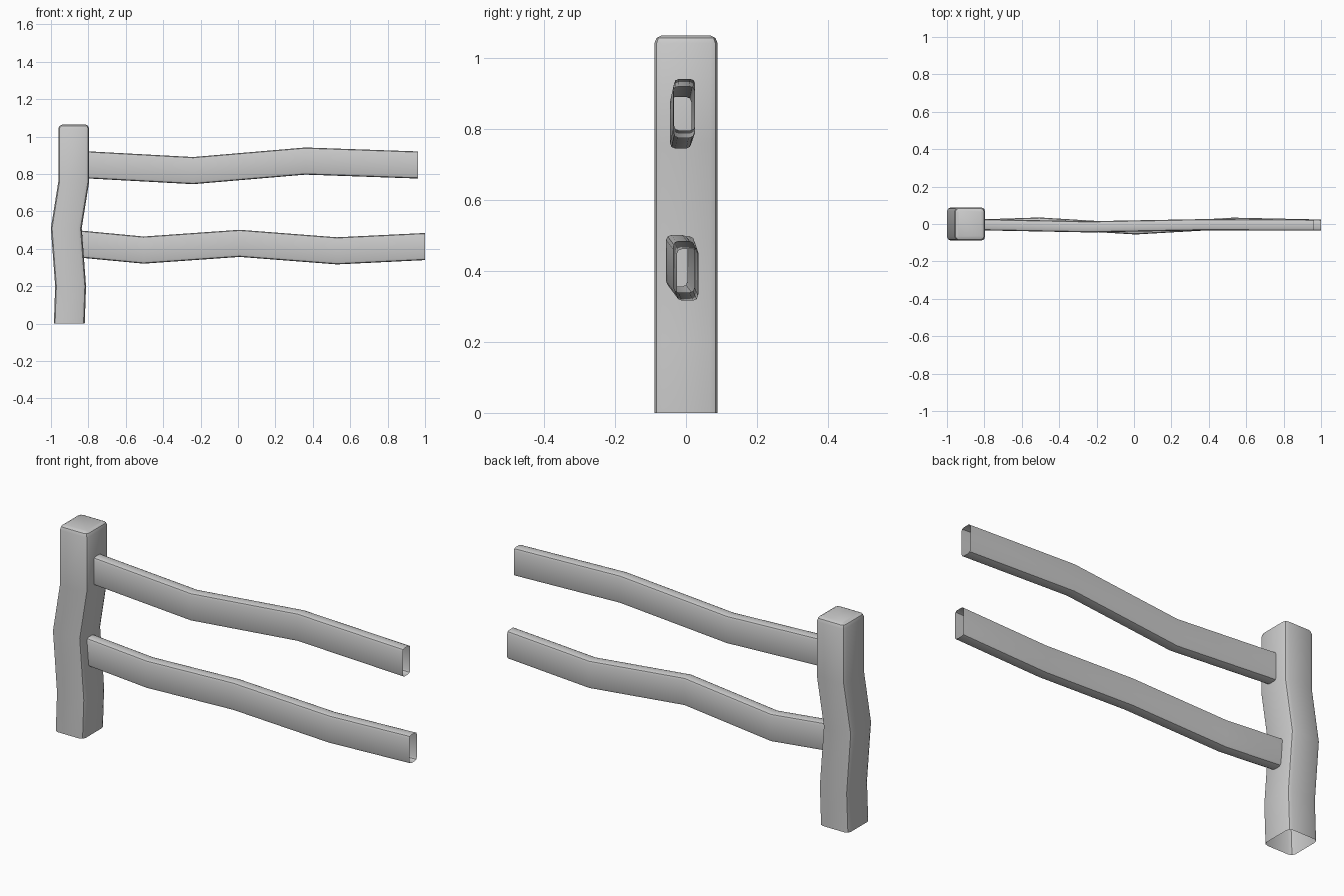
import bpy, bmesh, math
from mathutils import Vector

if "Cube" in bpy.data.objects:
    bpy.data.objects.remove(bpy.data.objects["Cube"])


def rounded_rect(w, h, r, seg=2):
    """Counter-clockwise 2D outline of a rounded rectangle."""
    pts = []
    for i, (sx, sy) in enumerate([(1, 1), (-1, 1), (-1, -1), (1, -1)]):
        for k in range(seg + 1):
            a = math.radians(90 * (i + k / seg))
            pts.append((sx * (w / 2 - r) + r * math.cos(a),
                        sy * (h / 2 - r) + r * math.sin(a)))
    return pts


def loft(name, rings, cap_end=False):
    """Skin a list of point rings into an open tube, optionally capped at the end."""
    bm = bmesh.new()
    loops = [[bm.verts.new(p) for p in ring] for ring in rings]
    n = len(loops[0])
    for a, b in zip(loops, loops[1:]):
        for i in range(n):
            j = (i + 1) % n
            bm.faces.new((a[i], a[j], b[j], b[i]))
    if cap_end:
        bm.faces.new(loops[-1])
    mesh = bpy.data.meshes.new(name)
    bm.to_mesh(mesh)
    bm.free()
    obj = bpy.data.objects.new(name, mesh)
    bpy.context.collection.objects.link(obj)
    bpy.context.view_layer.objects.active = obj
    bpy.ops.object.select_all(action='DESELECT')
    obj.select_set(True)
    bpy.ops.object.shade_smooth_by_angle(angle=math.radians(35))
    return obj


def rail(name, path):
    """Hollow, open-ended plank following (x, y, z) centre points."""
    section = rounded_rect(0.06, 0.145, 0.014)
    loft(name, [[Vector((x, y + u, z + v)) for u, v in section] for x, y, z in path])


# Crooked post: (centre x, z, inset), open underneath with a softened top
post_levels = [(-0.902, 0, 0), (-0.895, 0.20, 0), (-0.918, 0.51, 0), (-0.878, 0.76, 0),
               (-0.878, 1.042, 0), (-0.878, 1.057, 0.006), (-0.878, 1.064, 0.02)]
post_rings = []
for cx, z, inset in post_levels:
    outline = rounded_rect(0.165 - 2 * inset, 0.178 - 2 * inset, 0.022 - 0.8 * inset)
    post_rings.append([Vector((cx + u, v, z)) for u, v in outline])
loft("post", post_rings, cap_end=True)

# Wavy rails running from the post
rail("upper_rail", [(-0.81, -0.004, 0.849), (-0.24, -0.015, 0.818),
                    (0.36, -0.004, 0.869), (0.962, -0.006, 0.848)])
rail("lower_rail", [(-0.842, -0.006, 0.425), (-0.505, 0.005, 0.393), (0.008, -0.026, 0.429),
                    (0.53, 0.004, 0.389), (1.0, -0.006, 0.412)])
